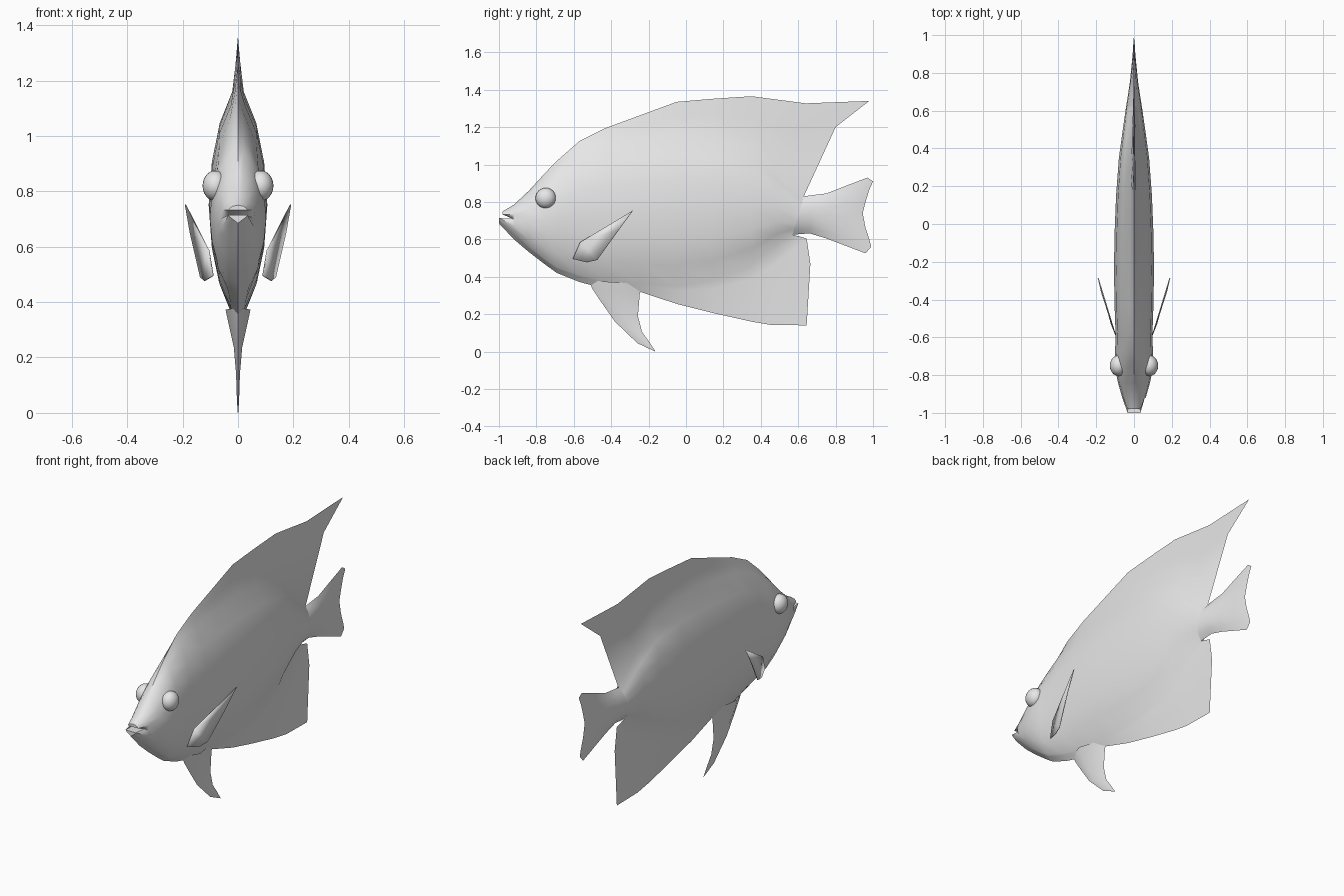
import bpy, bmesh, math
from mathutils import Vector

if "Cube" in bpy.data.objects:
    bpy.data.objects.remove(bpy.data.objects["Cube"])

grey = bpy.data.materials.new("light_grey")
grey.diffuse_color = (0.8, 0.8, 0.8, 1)
grey.use_nodes = True
grey.node_tree.nodes["Principled BSDF"].inputs["Base Color"].default_value = grey.diffuse_color


def finish(obj, angle=50):
    obj.data.materials.append(grey)
    bpy.ops.object.select_all(action='DESELECT')
    obj.select_set(True)
    bpy.context.view_layer.objects.active = obj
    bpy.ops.object.shade_smooth_by_angle(angle=math.radians(angle))


def mirrored_loft(name, stations):
    """Skin lists of (x, y, z) points, front to back, on both sides of x = 0."""
    bm = bmesh.new()
    for side in (1, -1):
        grid = [[bm.verts.new((side * x, y, z)) for x, y, z in st] for st in stations]
        for p, q in zip(grid, grid[1:]):
            for j in range(len(p) - 1):
                f = [p[j], p[j + 1], q[j + 1], q[j]]
                bm.faces.new(f if side == 1 else f[::-1])
    bmesh.ops.remove_doubles(bm, verts=bm.verts, dist=0.0004)
    me = bpy.data.meshes.new(name)
    bm.to_mesh(me)
    bm.free()
    obj = bpy.data.objects.new(name, me)
    bpy.context.collection.objects.link(obj)
    finish(obj)
    return obj


STEPS = (0, .14, .3, .5, .7, .86, 1)


def flank(yt, t, yb, b, w, ft):
    """Side curve of the body from its upper to its lower limit."""
    return [(w * (ft + (1 - ft) * max(0, math.sin(math.pi * s)) ** .7),
             yt + (yb - yt) * s, t + (b - t) * s) for s in STEPS]


def section(y, zt, t, b, zb, w, ft, yt=None, yb=None):
    """Half section: upper fin edge, flank, lower fin edge."""
    top = Vector((0, y if yt is None else yt, zt))
    low = Vector((0, y if yb is None else yb, zb))
    side = [Vector(p) for p in flank(y, t, y, b, w, ft)]
    return ([top, top.lerp(side[0], .45)] + side
            + [side[-1].lerp(low, .25), side[-1].lerp(low, .65), low])


# Lips, with the middle row pulled back as the mouth opening
lip = section(-.985, .75, .746, .70, .685, .036, .55)
for j, p in enumerate(lip):
    p.y = -.98 if j < 5 else -1.0
lip[5].y, lip[5].z = -.925, .71
seal = [Vector((0, p.y, p.z)) for p in lip]

# Body with the dorsal and anal fins growing out of it
body = [seal, lip] + [section(*s) for s in (
    (-.92, .785, .775, .63, .60, .062, .45),
    (-.84, .86, .84, .56, .532, .085, .45),
    (-.75, .958, .92, .49, .463, .102, .42),
    (-.69, 1.02, .97, .45, .42, .100, .38),
    (-.57, 1.125, 1.06, .41, .372, .098, .3),
    (-.43, 1.195, 1.11, .38, .335, .103, .25),
    (-.24, 1.265, 1.14, .36, .318, .106, .2),
    (-.05, 1.335, 1.16, .35, .255, .103, .2),
    (.15, 1.352, 1.15, .38, .205, .095, .2),
    (.35, 1.365, 1.10, .46, .16, .08, .18),
    (.48, 1.327, .98, .57, .143, .062, .15, .64, .45))]
peduncle = flank(.63, .83, .57, .625, .045, 0)
body.append([(0, .98, 1.34), (0, .80, 1.20)] + peduncle
            + [(0, .645, .605), (0, .665, .47), (0, .645, .14)])
mirrored_loft("body", body)

# Tail fin flaring from the peduncle
tail_end = [(0, y, z) for y, z in ((1.0, .91), (.98, .865), (.96, .80), (.945, .74),
                                   (.96, .66), (.98, .60), (.99, .56))]
mirrored_loft("tail_fin", [
    peduncle,
    flank(.68, .837, .66, .632, .034, 0),
    flank(.75, .845, .75, .605, .022, 0),
    flank(.86, .888, .86, .563, .011, 0),
    flank(.97, .93, .96, .525, .004, 0)[:1]
    + [(.004, y - .03, z) for _, y, z in tail_end[1:-1]] + [(0, .96, .525)],
    tail_end])

# Pelvic fin: front edge, rear edge, half thickness
pelvic = []
for yf, zf, yr, zr, x in ((-.52, .38, -.22, .36, .045), (-.50, .335, -.247, .31, .035),
                          (-.45, .26, -.257, .19, .015), (-.38, .16, -.235, .105, .007),
                          (-.26, .045, -.195, .05, .004), (-.165, 0, -.165, .004, .001)):
    pelvic.append([(0, yf, zf), (x, yf * .65 + yr * .35, zf * .65 + zr * .35), (0, yr, zr)])
# rows swapped so that the faces look outward
mirrored_loft("pelvic_fin", [list(c) for c in zip(*pelvic)])

for side, label in ((1, "right"), (-1, "left")):
    # Bulging eye
    bpy.ops.mesh.primitive_uv_sphere_add(segments=20, ring_count=12, radius=1,
                                         location=(side * .082, -.75, .82))
    eye = bpy.context.object
    eye.name = label + "_eye"
    eye.scale = (.046, .055, .055)
    bpy.ops.object.transform_apply(location=False, rotation=False, scale=True)
    finish(eye)

    # Pectoral fin spreading outward and back
    pts = [(.09, -.605, .495), (.12, -.53, .477), (.135, -.475, .49),
           (.172, -.36, .65), (.19, -.285, .753), (.105, -.565, .585)]
    me = bpy.data.meshes.new(label + "_pectoral_fin")
    idx = [(0, 1, 5), (1, 2, 5), (2, 3, 5), (3, 4, 5)]
    me.from_pydata([(side * x, y, z) for x, y, z in pts], [],
                   [f if side == 1 else f[::-1] for f in idx])
    fin = bpy.data.objects.new(label + "_pectoral_fin", me)
    bpy.context.collection.objects.link(fin)
    finish(fin)
    solid = fin.modifiers.new("thickness", 'SOLIDIFY')
    solid.thickness = .005
    solid.offset = 0
